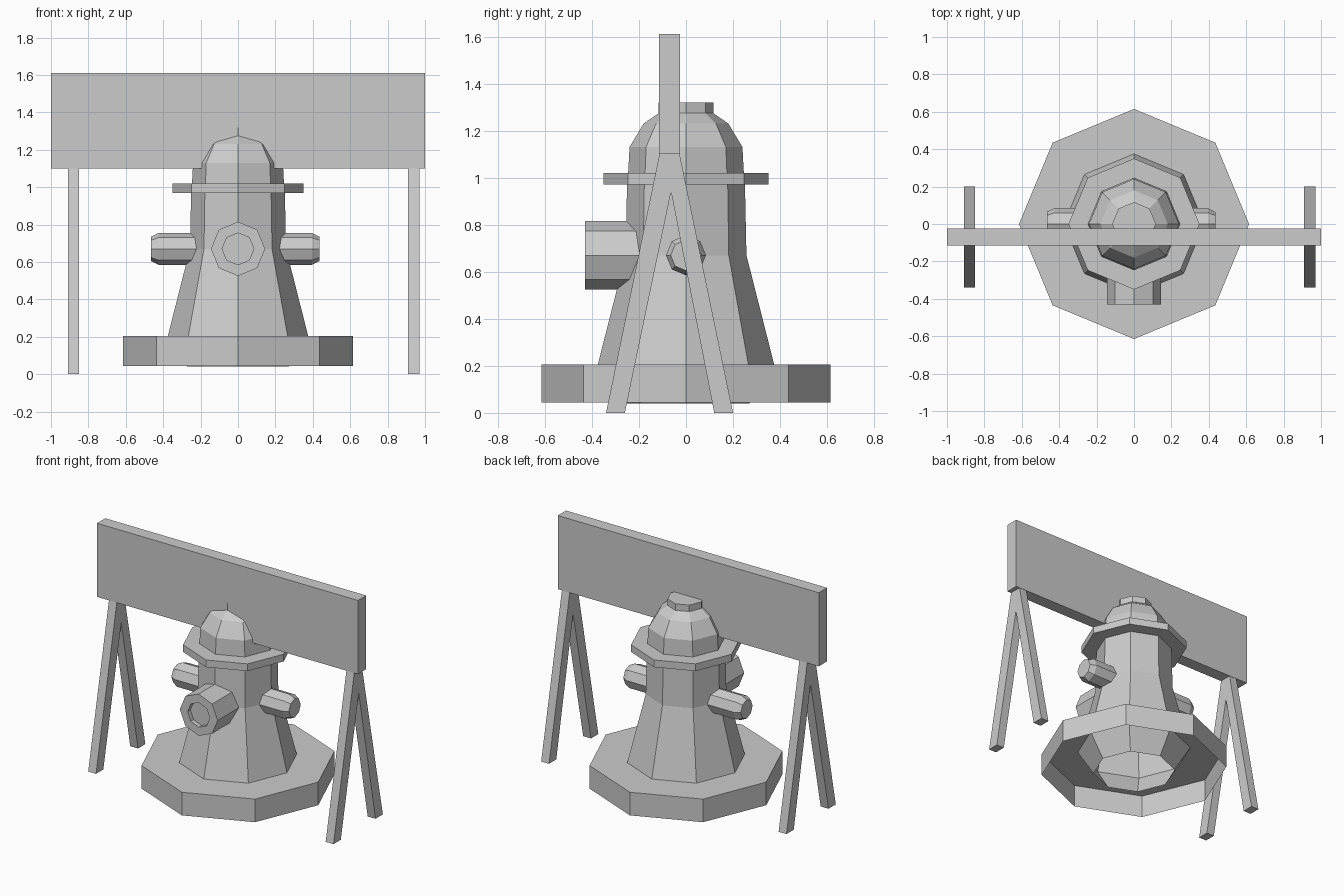
import bpy, bmesh
from math import cos, sin, pi
from mathutils import Matrix, Vector

if "Cube" in bpy.data.objects:
    bpy.data.objects.remove(bpy.data.objects["Cube"])


def finish(name, bm):
    bmesh.ops.recalc_face_normals(bm, faces=bm.faces)
    me = bpy.data.meshes.new(name)
    bm.to_mesh(me)
    bm.free()
    ob = bpy.data.objects.new(name, me)
    bpy.context.collection.objects.link(ob)
    return ob


def lathe(name, profile, start_cap=False, end_cap=False, matrix=Matrix(), n=8):
    """Revolve (radius, height) points into an eight-sided solid."""
    bm = bmesh.new()
    rings = [[bm.verts.new(matrix @ Vector((r * cos(2 * pi * i / n), r * sin(2 * pi * i / n), h)))
              for i in range(n)] for r, h in profile]
    for a, b in zip(rings, rings[1:]):
        for i in range(n):
            j = (i + 1) % n
            bm.faces.new((a[i], a[j], b[j], b[i]))
    if start_cap:
        bm.faces.new(rings[0][::-1])
    if end_cap:
        bm.faces.new(rings[-1])
    return finish(name, bm)


def bar(name, x0, x1, outline):
    """Extrude a (y, z) outline from x0 to x1."""
    bm = bmesh.new()
    face = bm.faces.new([bm.verts.new((x0, y, z)) for y, z in outline])
    ext = bmesh.ops.extrude_face_region(bm, geom=[face], use_keep_orig=True)
    verts = [v for v in ext["geom"] if isinstance(v, bmesh.types.BMVert)]
    bmesh.ops.translate(bm, vec=(x1 - x0, 0, 0), verts=verts)
    return finish(name, bm)


# Hollow octagonal base and the body, open underneath
lathe("base", [(0.615, 0.045), (0.615, 0.205), (0.375, 0.205)])
lathe("body", [(0.27, 0.04), (0.375, 0.205), (0.257, 0.67), (0.25, 1.0)])

# Flange, dome and top cap
lathe("flange", [(0.35, 0.97), (0.35, 1.02)], True, True)
lathe("dome", [(0.247, 1.0), (0.24, 1.13), (0.18, 1.23), (0.115, 1.275)], False, True)
lathe("top_cap", [(0.117, 1.275), (0.117, 1.32)], True, True)

# Outlets: one large recessed front, two chamfered sides
hub = Matrix.Translation((0, 0, 0.67))
lathe("front_outlet", [(0.145, 0.18), (0.145, 0.43), (0.085, 0.43), (0.085, 0.40)],
      True, True, hub @ Matrix.Rotation(pi / 2, 4, 'X'))
for side, sign, end in (("left", -1, 0.465), ("right", 1, 0.435)):
    lathe(side + "_outlet", [(0.085, 0.18), (0.085, end - 0.04), (0.065, end)],
          True, True, hub @ Matrix.Rotation(sign * pi / 2, 4, 'Y'))

# Sign board on two A-frame supports
bar("board", -1, 1, [(-0.115, 1.10), (-0.025, 1.10), (-0.025, 1.61), (-0.115, 1.61)])
for side, x in (("left", -0.91), ("right", 0.91)):
    bar(side + "_front_leg", x, x + 0.06,
        [(-0.34, 0), (-0.26, 0), (-0.03, 1.10), (-0.113, 1.10)])
    bar(side + "_back_leg", x, x + 0.06,
        [(0.12, 0), (0.2, 0), (-0.027, 1.10), (-0.095, 1.10)])
